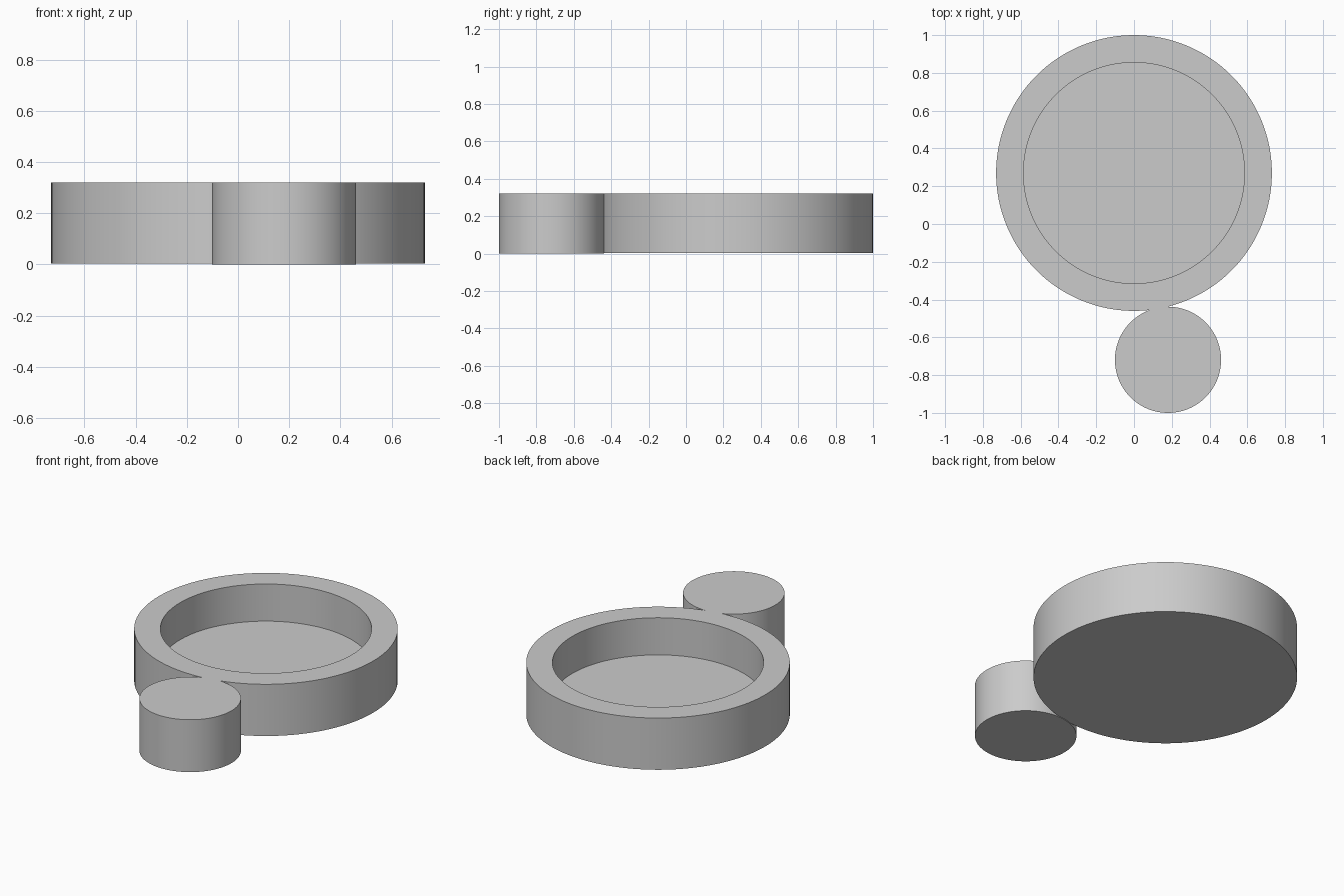
import bpy
import math

cube = bpy.data.objects.get("Cube")
if cube:
    bpy.data.objects.remove(cube, do_unlink=True)

TOP = 0.32
SIDES = 128

grey = bpy.data.materials.new("plain_grey")
grey.use_nodes = True
colour = (0.6, 0.6, 0.6, 1.0)
grey.diffuse_color = colour
grey.node_tree.nodes["Principled BSDF"].inputs["Base Color"].default_value = colour


def disc(name, radius, x, y, bottom, top):
    """Add a smooth-sided upright cylinder."""
    bpy.ops.mesh.primitive_cylinder_add(
        vertices=SIDES, radius=radius, depth=top - bottom,
        location=(x, y, (bottom + top) / 2))
    obj = bpy.context.object
    obj.name = name
    obj.data.materials.append(grey)
    bpy.ops.object.shade_smooth_by_angle(angle=math.radians(30))
    return obj


# Large round dish with a flat-floored recess
dish = disc("dish", 0.73, 0, 0.27, 0.004, TOP)
recess = disc("recess_cutter", 0.585, 0, 0.27, 0.093, TOP + 0.1)
cut = dish.modifiers.new("recess", "BOOLEAN")
cut.operation = "DIFFERENCE"
cut.solver = "EXACT"
cut.object = recess
bpy.context.view_layer.objects.active = dish
bpy.ops.object.modifier_apply(modifier=cut.name)
bpy.data.objects.remove(recess, do_unlink=True)
bpy.ops.object.select_all(action="DESELECT")
dish.select_set(True)
bpy.ops.object.shade_smooth_by_angle(angle=math.radians(30))

# Small solid round block touching the dish
disc("side_block", 0.281, 0.18, -0.719, 0, TOP)
